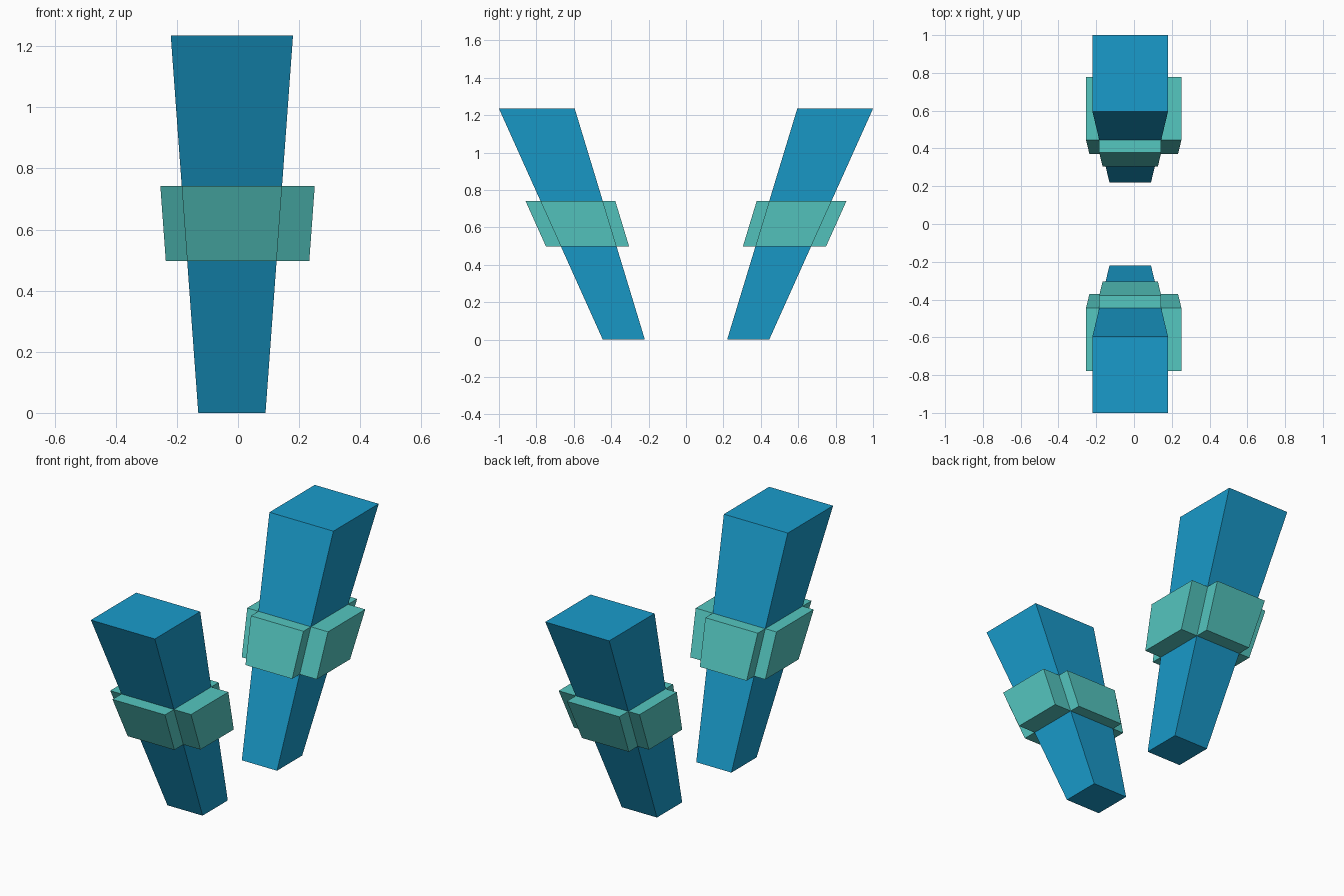
import bpy
import bmesh

if "Cube" in bpy.data.objects:
    bpy.data.objects.remove(bpy.data.objects["Cube"])


def material(name, rgb):
    m = bpy.data.materials.new(name)
    m.diffuse_color = (*rgb, 1)
    m.use_nodes = True
    m.node_tree.nodes["Principled BSDF"].inputs["Base Color"].default_value = m.diffuse_color
    return m


def loft(name, lower, upper, z0, z1, mat):
    """Join two matching outlines into a closed solid, mirrored front to back."""
    bm = bmesh.new()
    a = [bm.verts.new((x, y, z0)) for x, y in lower]
    b = [bm.verts.new((x, y, z1)) for x, y in upper]
    bm.faces.new(a[::-1])
    bm.faces.new(b)
    n = len(a)
    for i in range(n):
        j = (i + 1) % n
        bm.faces.new((a[i], a[j], b[j], b[i]))
    bmesh.ops.recalc_face_normals(bm, faces=bm.faces)
    mesh = bpy.data.meshes.new(name)
    bm.to_mesh(mesh)
    bm.free()
    mesh.materials.append(mat)
    ob = bpy.data.objects.new(name, mesh)
    bpy.context.collection.objects.link(ob)
    mirror = ob.modifiers.new("Mirror", 'MIRROR')
    mirror.use_axis = (False, True, False)
    return ob


# Post section (x0, x1, y0, y1) at the foot and at the top
HEIGHT = 1.235
FOOT = (-0.13, 0.09, 0.22, 0.445)
TOP = (-0.22, 0.18, 0.595, 1.0)


def section(z):
    t = z / HEIGHT
    return [f + (g - f) * t for f, g in zip(FOOT, TOP)]


def rectangle(z):
    x0, x1, y0, y1 = section(z)
    return [(x0, y0), (x1, y0), (x1, y1), (x0, y1)]


def cross(z):
    """Post section with a plate standing out from each of its four sides."""
    x0, x1, y0, y1 = section(z)
    left, right, inner, outer = x0 - 0.07, x1 + 0.107, y0 - 0.067, y1 + 0.08
    return [(x0, inner), (x1, inner), (x1, y0), (right, y0),
            (right, y1), (x1, y1), (x1, outer), (x0, outer),
            (x0, y1), (left, y1), (left, y0), (x0, y0)]


blue = material("blue", (0.01, 0.33, 0.60))
teal = material("teal", (0.09, 0.57, 0.53))

# Leaning tapered posts
loft("leaning_post", rectangle(0), rectangle(HEIGHT), 0, HEIGHT, blue)
# Collars with four plates around each post
loft("post_collar", cross(0.497), cross(0.742), 0.497, 0.742, teal)
